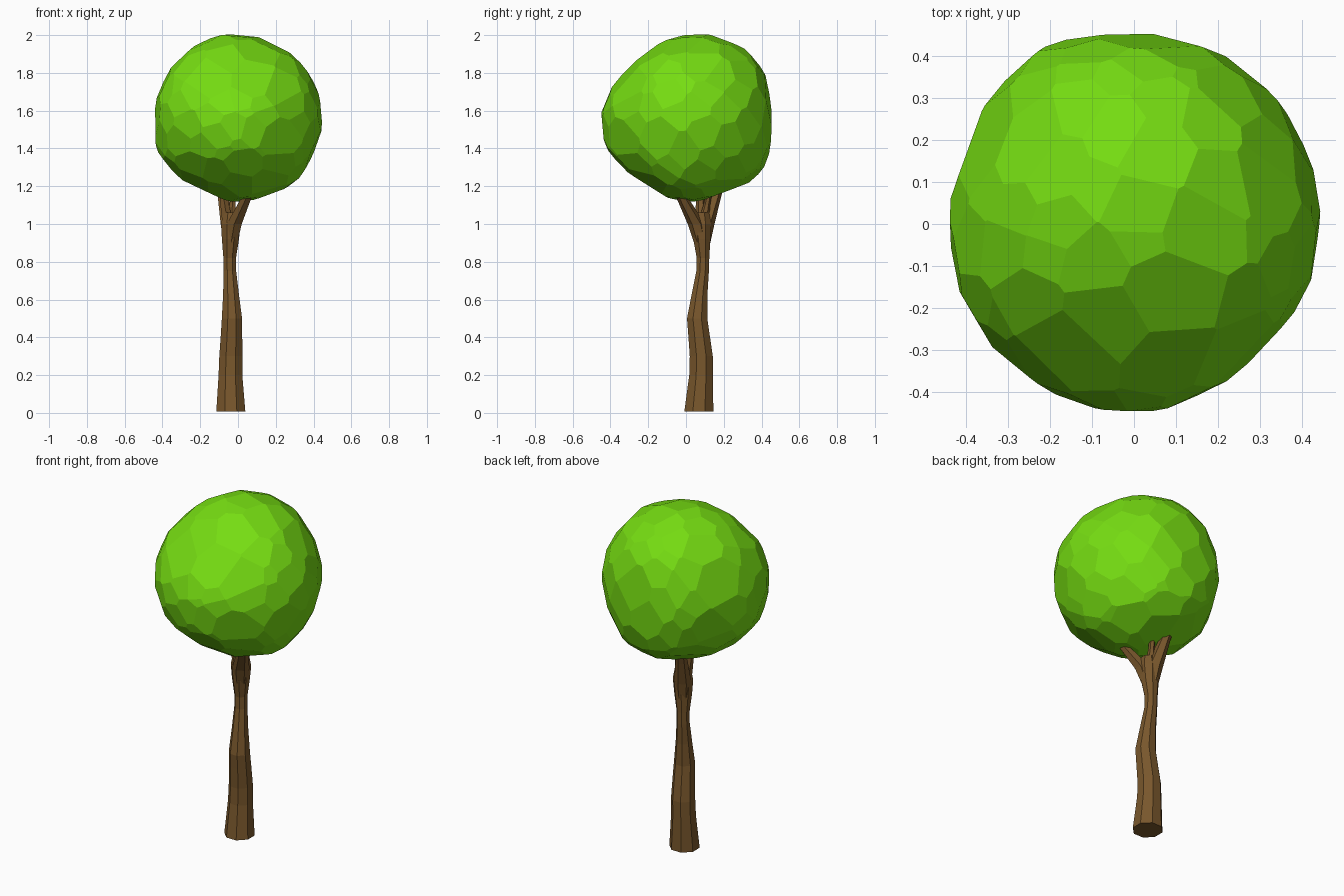
import bpy, bmesh, math, random
from mathutils import Vector

if "Cube" in bpy.data.objects:
    bpy.data.objects.remove(bpy.data.objects["Cube"])

random.seed(4)


def make_object(name, bm, color):
    bmesh.ops.recalc_face_normals(bm, faces=bm.faces)
    me = bpy.data.meshes.new(name)
    bm.to_mesh(me)
    bm.free()
    mat = bpy.data.materials.new(name + "_color")
    mat.diffuse_color = (*color, 1)
    mat.use_nodes = True
    mat.node_tree.nodes["Principled BSDF"].inputs["Base Color"].default_value = mat.diffuse_color
    me.materials.append(mat)
    ob = bpy.data.objects.new(name, me)
    bpy.context.collection.objects.link(ob)
    return ob


def tube(name, path, sides):
    """Loft flat-sided horizontal rings along (x, y, z, radius) points."""
    bm = bmesh.new()
    rings = []
    for x, y, z, r in path:
        rings.append([bm.verts.new((x + r * math.cos(a), y + r * math.sin(a), z))
                      for a in (2 * math.pi * (i + 0.5) / sides for i in range(sides))])
    for lo, hi in zip(rings, rings[1:]):
        for i in range(sides):
            j = (i + 1) % sides
            bm.faces.new((lo[i], lo[j], hi[j], hi[i]))
    bm.faces.new(rings[0])
    bm.faces.new(rings[-1])
    return make_object(name, bm, BARK)


BARK = (0.19, 0.095, 0.025)
LEAF = (0.18, 0.72, 0.006)

# Wavy trunk
tube("trunk", [(-.038, .068, .008, .083), (-.04, .08, .2, .068), (-.038, .081, .3, .066),
               (-.034, .068, .42, .061), (-.032, .059, .5, .058), (-.037, .072, .63, .045),
               (-.043, .088, .75, .036), (-.044, .09, .82, .036), (-.04, .084, .92, .049),
               (-.038, .082, 1.0, .056), (-.036, .08, 1.06, .045)], 8)

# Forked branches reaching into the crown
tube("back_branch", [(-.042, .088, .88, .036), (-.052, .105, 1.0, .046),
                     (-.078, .152, 1.14, .033), (-.095, .185, 1.23, .024)], 6)
tube("front_branch", [(-.04, .085, .88, .036), (-.02, .055, 1.0, .046),
                      (.04, -.015, 1.13, .032), (.075, -.06, 1.22, .024)], 6)
tube("left_branch", [(-.045, .085, .95, .035), (-.062, .08, 1.05, .03),
                     (-.085, .075, 1.2, .02)], 6)
tube("middle_twig", [(-.035, .09, 1.0, .03), (-.03, .11, 1.1, .018), (-.02, .13, 1.2, .014)], 6)

# Crown outlines as seen from the front (x, z), right (y, z) and top (x, y)
MID = 1.56
FRONT = [(-.1, 2), (0, 2), (.1, 1.97), (.28, 1.9), (.4, 1.75), (.44, 1.63), (.43, 1.5),
         (.36, 1.3), (.26, 1.19), (.1, 1.13), (0, 1.125), (-.2, 1.19), (-.33, 1.27),
         (-.42, 1.37), (-.44, 1.48), (-.42, 1.65), (-.37, 1.8), (-.25, 1.93)]
RIGHT = [(.15, 2), (0, 1.99), (-.13, 1.94), (-.28, 1.84), (-.4, 1.68), (-.45, 1.57),
         (-.42, 1.4), (-.3, 1.27), (-.15, 1.18), (0, 1.13), (.1, 1.125), (.3, 1.2),
         (.42, 1.3), (.445, 1.38), (.445, 1.65), (.42, 1.78), (.37, 1.87), (.26, 1.96)]
TOP = [(-.1, .45), (.12, .435), (.25, .375), (.35, .28), (.42, .15), (.44, 0), (.41, -.12),
       (.35, -.25), (.14, -.41), (.03, -.445), (-.12, -.425), (-.28, -.34), (-.38, -.23),
       (-.43, -.1), (-.44, .05), (-.34, .28), (-.27, .38), (-.17, .44)]
VIEWS = [(0, 2, FRONT, MID), (1, 2, RIGHT, MID), (0, 1, TOP, 0)]


def reach(n):
    """Distance of the crown facet facing n, blended from the three outlines."""
    total = weight = 0
    for i, j, pts, off in VIEWS:
        length = math.hypot(n[i], n[j])
        h = max(n[i] * a + n[j] * (b - off) for a, b in pts) / max(length, 1e-6)
        w = length ** 10
        total += w * h
        weight += w
    return total / weight


# Crown carved from a block, one flat facet per direction
bm = bmesh.new()
bmesh.ops.create_cube(bm, size=1.2)
COUNT = 135
for k in range(COUNT):
    z = 1 - 2 * (k + 0.5) / COUNT
    a = k * math.pi * (3 - math.sqrt(5))
    r = math.sqrt(1 - z * z)
    n = Vector((r * math.cos(a), r * math.sin(a), z))
    n = (n + Vector([random.uniform(-.07, .07) for _ in range(3)])).normalized()
    bmesh.ops.bisect_plane(bm, geom=bm.verts[:] + bm.edges[:] + bm.faces[:], dist=1e-5,
                           plane_co=n * reach(n) * .993, plane_no=n, clear_outer=True)
    rim = [e for e in bm.edges if e.is_boundary]
    if rim:
        bmesh.ops.contextual_create(bm, geom=rim)
bmesh.ops.translate(bm, verts=bm.verts, vec=(0, 0, MID))
make_object("crown", bm, LEAF)
